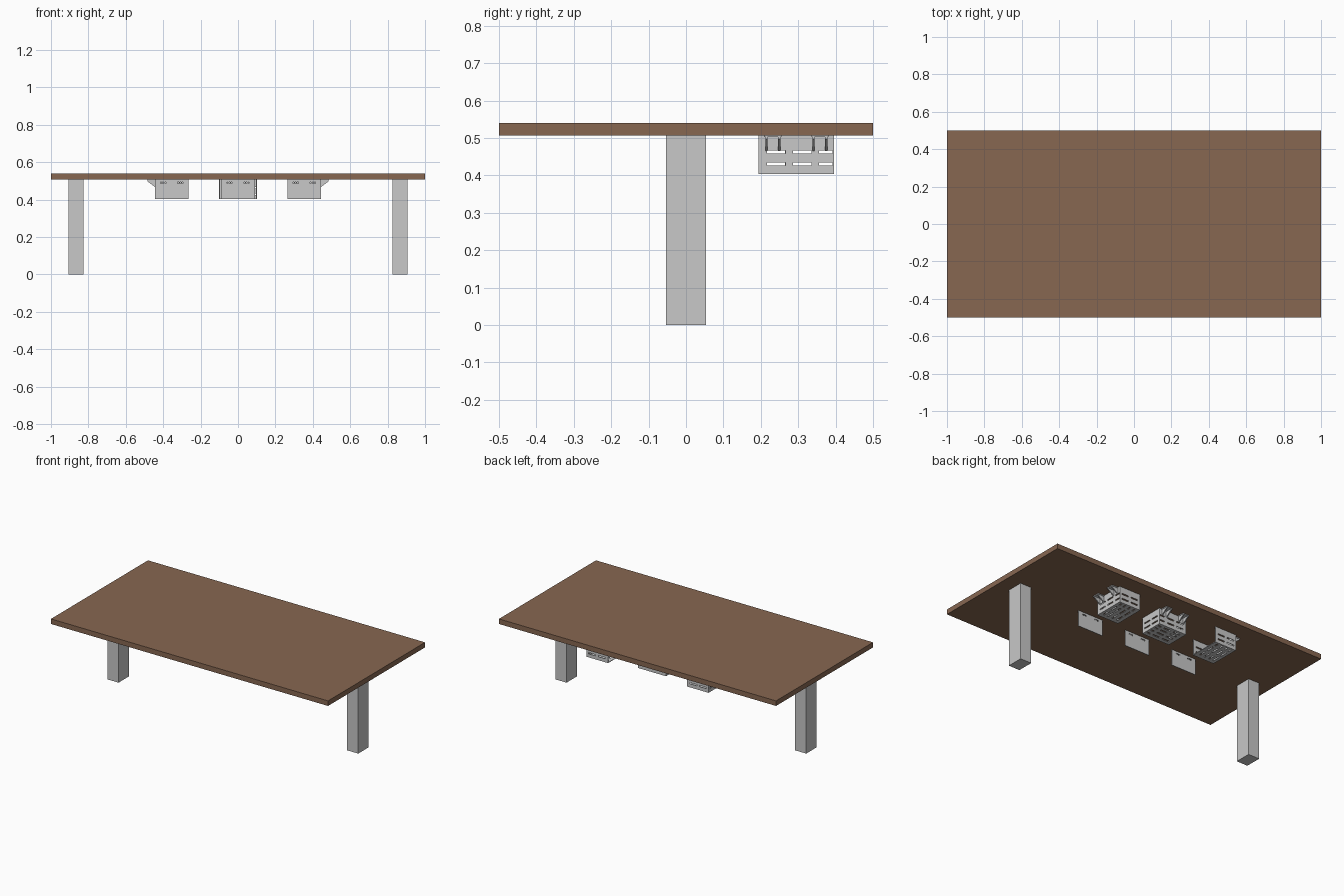
import bpy, bmesh, math
from mathutils import Matrix, Vector

if "Cube" in bpy.data.objects:
    bpy.data.objects.remove(bpy.data.objects["Cube"])


def material(name, rgb):
    m = bpy.data.materials.new(name)
    m.diffuse_color = (*rgb, 1)
    m.use_nodes = True
    m.node_tree.nodes["Principled BSDF"].inputs["Base Color"].default_value = m.diffuse_color
    return m


WOOD = material("brown wood", (0.242, 0.136, 0.083))
GREY = material("light grey metal", (0.58, 0.58, 0.58))
TOP, BASE = 0.507, 0.403      # underside of the table, bottom of the baskets
T = 0.004                     # sheet thickness


def finish(bm, name, mat):
    bmesh.ops.recalc_face_normals(bm, faces=bm.faces)
    me = bpy.data.meshes.new(name)
    bm.to_mesh(me)
    bm.free()
    me.materials.append(mat)
    ob = bpy.data.objects.new(name, me)
    bpy.context.collection.objects.link(ob)
    return ob


def add_box(bm, lo, hi, mat=Matrix()):
    lo, hi = Vector(lo), Vector(hi)
    size = Matrix.Diagonal((*(hi - lo), 1))
    bmesh.ops.create_cube(bm, size=1, matrix=mat @ Matrix.Translation((lo + hi) / 2) @ size)


def box(name, lo, hi, mat):
    bm = bmesh.new()
    add_box(bm, lo, hi)
    return finish(bm, name, mat)


def add_sheet(bm, origin, u, v, size, holes, mat):
    """Sheet spanned by u and v with rectangular holes (u0, u1, v0, v1), thickened along u x v."""
    o, u, v = Vector(origin), Vector(u), Vector(v)
    us = sorted({0, size[0], *[x for h in holes for x in h[:2]]})
    vs = sorted({0, size[1], *[x for h in holes for x in h[2:]]})
    grid = [[bm.verts.new(mat @ (o + u * a + v * b)) for b in vs] for a in us]
    faces = []
    for i in range(len(us) - 1):
        for j in range(len(vs) - 1):
            a, b = (us[i] + us[i + 1]) / 2, (vs[j] + vs[j + 1]) / 2
            if not any(h[0] < a < h[1] and h[2] < b < h[3] for h in holes):
                faces.append(bm.faces.new((grid[i][j], grid[i + 1][j],
                                           grid[i + 1][j + 1], grid[i][j + 1])))
    ext = bmesh.ops.extrude_face_region(bm, geom=faces, use_keep_orig=True)
    n = mat.to_3x3() @ u.cross(v) * T
    bmesh.ops.translate(bm, vec=n, verts=[g for g in ext["geom"] if isinstance(g, bmesh.types.BMVert)])


# Table top and two legs
box("table_top", (-1, -0.5, 0.507), (1, 0.5, 0.54), WOOD)
for side, x in (("left", -0.865), ("right", 0.865)):
    box(side + "_leg", (x - 0.04, -0.053, 0), (x + 0.04, 0.053, 0.507), GREY)

LENGTH, DEPTH, HEIGHT = 0.202, 0.155, TOP - BASE
ROWS = ((0.023, 0.031), (0.056, 0.064))


def basket(name, loc, angle, flip):
    """Open-fronted slotted basket hung from two brackets; its back wall faces local +y."""
    mat = Matrix.Translation(loc) @ Matrix.Rotation(angle, 4, "Z") @ Matrix.Diagonal((flip, 1, 1, 1))
    h = LENGTH / 2
    cols = ((0.022, 0.072), (0.092, 0.142), (0.162, 0.198))
    side_cols = ((0.02, 0.07), (0.09, 0.14))
    bm = bmesh.new()
    # back wall, two side walls and floor
    add_sheet(bm, (-h, 0, BASE), (1, 0, 0), (0, 0, 1), (LENGTH, HEIGHT),
              [(*c, *r) for c in cols for r in ROWS], mat)
    for x in (-h, h - T):
        add_sheet(bm, (x, -DEPTH, BASE), (0, 1, 0), (0, 0, 1), (DEPTH - T, HEIGHT),
                  [(*c, *r) for c in side_cols for r in ROWS], mat)
    add_sheet(bm, (-h + T, -DEPTH, BASE), (1, 0, 0), (0, 1, 0), (LENGTH - 2 * T, DEPTH - T),
              [(*c, y, y + 0.01) for c in cols[:2] + ((0.162, 0.185),)
               for y in (0.025, 0.06, 0.095, 0.125)], mat)
    finish(bm, name + "_basket", GREY)

    # Brackets: a flange under the table with two triangular gussets
    bm = bmesh.new()
    for c in (-0.063, 0.063):
        add_box(bm, (c - 0.023, 0, TOP - 0.005), (c + 0.023, 0.045, TOP), mat)
        for x in (c - 0.017, c + 0.017):
            tri = [(0, TOP - 0.005), (0.043, TOP - 0.005), (0.043, TOP - 0.01), (0, TOP - 0.042)]
            a, b = [[bm.verts.new(mat @ Vector((x + s, y, z))) for y, z in tri]
                    for s in (-0.003, 0.003)]
            bm.faces.new(a)
            bm.faces.new(b)
            for i in range(4):
                k = (i + 1) % 4
                bm.faces.new((a[i], a[k], b[k], b[i]))
    finish(bm, name + "_brackets", GREY)


basket("left", (-0.44, 0.295, 0), math.pi / 2, 1)
basket("centre", (0, 0.35, 0), 0, 1)
basket("right", (0.44, 0.295, 0), -math.pi / 2, -1)

# Separate front panels with slots near the top and vertical ribs on the front
for name, x in (("left", -0.354), ("centre", 0), ("right", 0.354)):
    w = 0.18
    bm = bmesh.new()
    add_sheet(bm, (x - w / 2, 0.028, BASE), (1, 0, 0), (0, 0, 1), (w, HEIGHT),
              [(a, a + 0.03, 0.084, 0.092) for a in (0.03, 0.12)], Matrix())
    for i in range(14):
        rx = x - 0.075 + 0.15 * i / 13
        add_box(bm, (rx - 0.003, 0.017, BASE + 0.006), (rx + 0.003, 0.0245, TOP - 0.012))
    finish(bm, name + "_front_panel", GREY)
